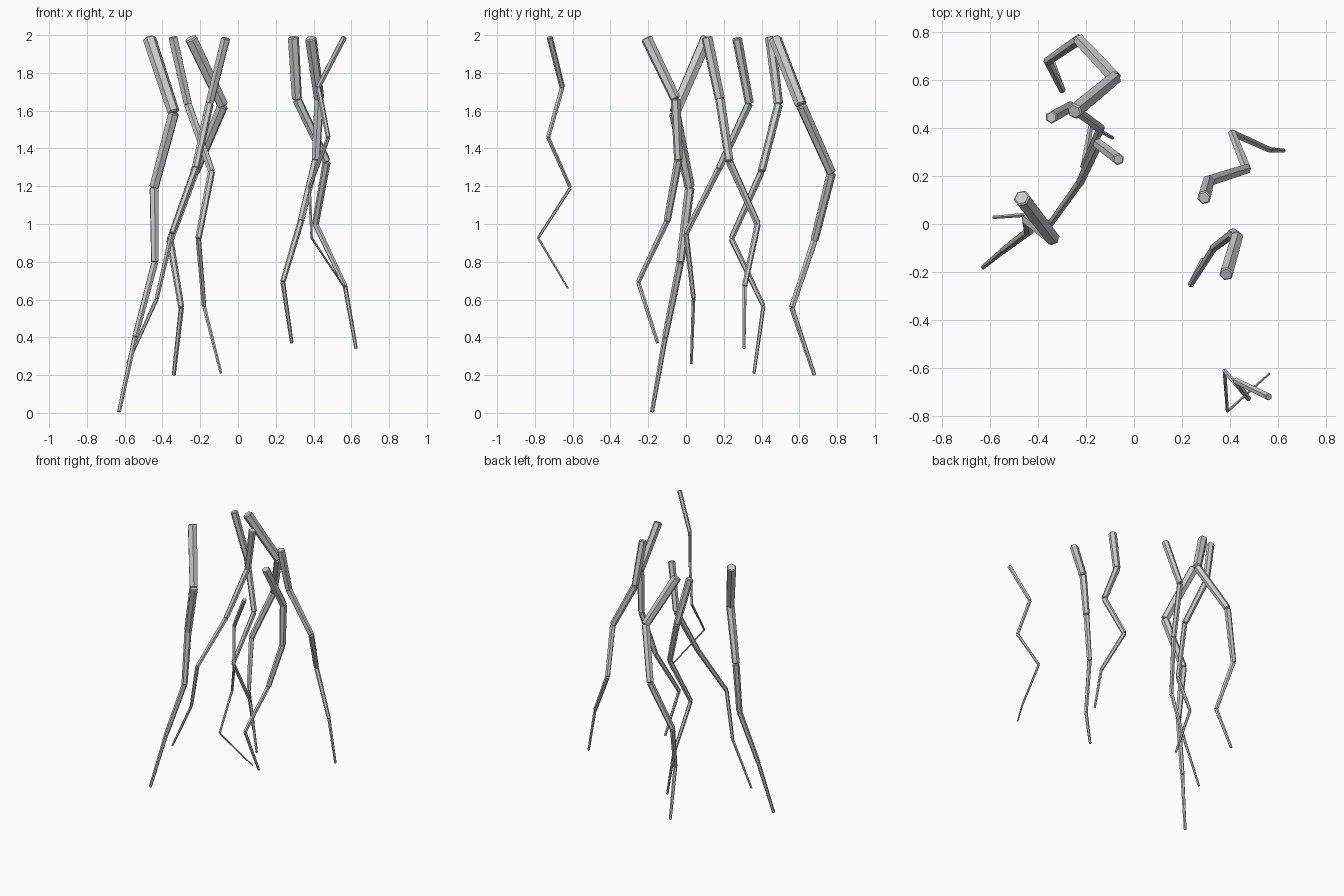
import bpy, bmesh
from mathutils import Vector

if "Cube" in bpy.data.objects:
    bpy.data.objects.remove(bpy.data.objects["Cube"])

SIDES = 6
# each root: name, top radius, start height, height step, (x, y) of its six joints
ROOTS = [
    ("root_left_front", 0.036, 1.985, 0.396,
     [(-.47, .11), (-.34, -.06), (-.445, .02), (-.44, -.03), (-.545, -.11), (-.63, -.18)]),
    ("root_left_middle", 0.027, 1.99, 0.356,
     [(-.345, .445), (-.265, .49), (-.14, .40), (-.21, .24), (-.18, .41), (-.09, .36)]),
    ("root_left_back", 0.035, 1.985, 0.357,
     [(-.25, .47), (-.08, .61), (-.23, .77), (-.36, .68), (-.30, .56), (-.34, .68)]),
    ("root_centre", 0.026, 1.985, 0.345,
     [(-.065, .27), (-.15, .335), (-.225, .175), (-.35, 0.0), (-.43, .04), (-.585, .028)]),
    ("root_right_back", 0.030, 1.99, 0.33,
     [(.293, .11), (.312, .18), (.47, .23), (.41, .38), (.567, .31), (.625, .307)]),
    ("root_right_front", 0.031, 1.985, 0.323,
     [(.385, -.21), (.43, -.055), (.412, -.04), (.333, -.10), (.237, -.253), (.285, -.15)]),
    ("root_far_front", 0.016, 1.99, 0.266,
     [(.563, -.722), (.425, -.655), (.478, -.73), (.378, -.612), (.39, -.783), (.565, -.625)]),
]


def add_segment(bm, a, b, r1, r2):
    """Tapered six-sided rod from a to b with chamfered ends."""
    axis = b - a
    rot = axis.to_track_quat('Z', 'Y').to_matrix().to_4x4()
    rot.translation = (a + b) / 2
    res = bmesh.ops.create_cone(bm, cap_ends=True, segments=SIDES, radius1=r1,
                                radius2=r2, depth=axis.length, matrix=rot)
    caps = {f for v in res["verts"] for f in v.link_faces if len(f.verts) == SIDES}
    rims = {e for f in caps for e in f.edges}
    bmesh.ops.bevel(bm, geom=list(rims), offset=r2 * 0.2, segments=1,
                    affect='EDGES')


def make_root(name, radius, top, step, path):
    pts = [Vector((x, y, top - i * step)) for i, (x, y) in enumerate(path)]
    bm = bmesh.new()
    for i in range(5):
        r = radius * (1 - 0.15 * i)
        add_segment(bm, pts[i], pts[i + 1], r, r - radius * 0.1)
    mesh = bpy.data.meshes.new(name)
    bm.to_mesh(mesh)
    bm.free()
    bpy.context.collection.objects.link(bpy.data.objects.new(name, mesh))


for root in ROOTS:
    make_root(*root)
